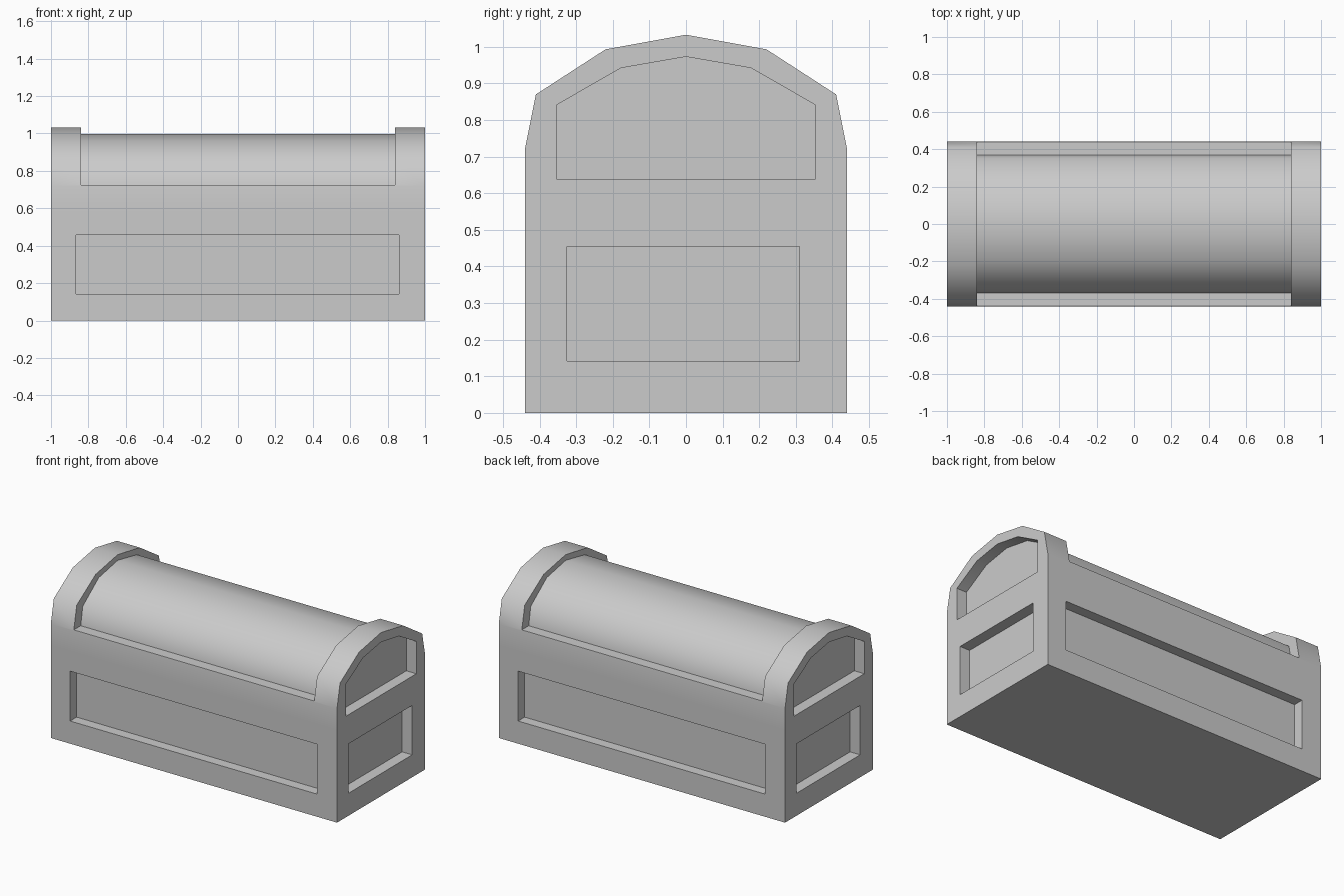
import bpy, bmesh, math

if "Cube" in bpy.data.objects:
    bpy.data.objects.remove(bpy.data.objects["Cube"])

LIP = 0.585      # seam between base and lid
LEDGE = 0.725    # bottom of the curved lid recess
DEPTH = 0.065    # depth of the recessed panels


def prism(name, profile, x0, x1):
    """Extrude a (y, z) profile along x."""
    bm = bmesh.new()
    face = bm.faces.new([bm.verts.new((x0, y, z)) for y, z in profile])
    ext = bmesh.ops.extrude_face_region(bm, geom=[face])
    verts = [v for v in ext["geom"] if isinstance(v, bmesh.types.BMVert)]
    bmesh.ops.translate(bm, verts=verts, vec=(x1 - x0, 0, 0))
    bmesh.ops.recalc_face_normals(bm, faces=bm.faces)
    mesh = bpy.data.meshes.new(name)
    bm.to_mesh(mesh)
    bm.free()
    obj = bpy.data.objects.new(name, mesh)
    bpy.context.collection.objects.link(obj)
    return obj


def rect(y0, y1, z0, z1):
    return [(y0, z0), (y1, z0), (y1, z1), (y0, z1)]


def arch(right_half, top):
    """Symmetric arch running from right foot over the top to left foot."""
    return right_half + [top] + [(-y, z) for y, z in reversed(right_half)]


def carve(obj, cutter):
    cutter.hide_render = True
    mod = obj.modifiers.new("recess", 'BOOLEAN')
    mod.operation = 'DIFFERENCE'
    mod.solver = 'EXACT'
    mod.object = cutter
    bpy.context.view_layer.objects.active = obj
    bpy.ops.object.modifier_apply(modifier=mod.name)
    bpy.data.objects.remove(cutter)


def carve_both_ways(obj, profile, x0, x1):
    """Cut a recess and its copy turned half way round the z axis."""
    for turn in (0, math.pi):
        cutter = prism("cutter", profile, x0, x1)
        cutter.rotation_euler.z = turn
        bpy.context.view_layer.update()
        carve(obj, cutter)


# Box base with long and end panels
base = prism("chest_base", rect(-0.44, 0.44, 0, LIP), -1, 1)
carve_both_ways(base, rect(-0.6, -0.44 + DEPTH, 0.143, 0.458), -0.865, 0.86)
carve_both_ways(base, rect(-0.325, 0.31, 0.142, 0.454), 1 - 0.07, 1.2)

# Domed lid with raised bands at both ends
lid = prism("chest_lid", arch([(0.44, LIP), (0.44, 0.72), (0.41, 0.87), (0.22, 0.993)],
                              (0, 1.033)), -1, 1)

# Curved recess between the bands
inner = arch([(0.37, LEDGE), (0.35, 0.84), (0.19, 0.96)], (0, 0.997))
shell = inner + [(-0.6, LEDGE), (-0.6, 1.3), (0.6, 1.3), (0.6, LEDGE)]
carve(lid, prism("cutter", shell, -0.84, 0.84))

# Arched panels in the lid ends
carve_both_ways(lid, arch([(0.352, 0.638), (0.352, 0.842), (0.178, 0.942)], (0, 0.973)),
                1 - 0.07, 1.2)

# Smooth the dome but keep the frame edges sharp
for obj in (base, lid):
    bpy.ops.object.select_all(action='DESELECT')
    obj.select_set(True)
    bpy.context.view_layer.objects.active = obj
    bpy.ops.object.shade_smooth_by_angle(angle=math.radians(55))
